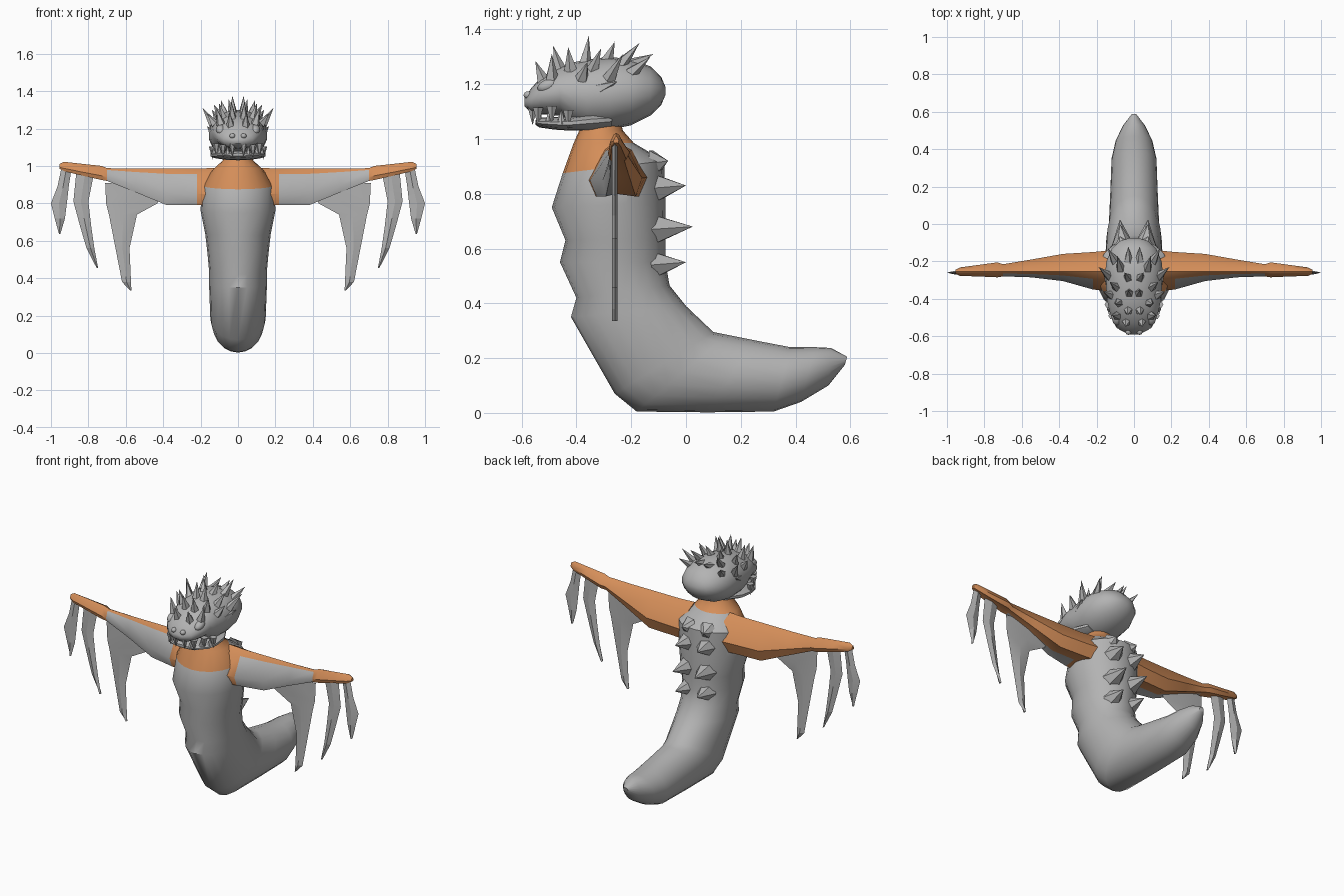
import bpy, bmesh, math
from mathutils import Vector

if "Cube" in bpy.data.objects:
    bpy.data.objects.remove(bpy.data.objects["Cube"])


def material(name, rgb):
    m = bpy.data.materials.new(name)
    m.diffuse_color = (*rgb, 1)
    m.use_nodes = True
    m.node_tree.nodes["Principled BSDF"].inputs["Base Color"].default_value = m.diffuse_color
    return m


GREY = material("grey hide", (0.45, 0.45, 0.45))
ORANGE = material("orange hide", (0.66, 0.27, 0.10))


def finish(name, bm, rule=None, mirror=False, angle=40):
    """Turn a bmesh into a shaded object; rule(centre, face) gives the material slot."""
    bmesh.ops.recalc_face_normals(bm, faces=bm.faces)
    for f in bm.faces:
        if rule:
            f.material_index = rule(f.calc_center_median(), f)
    me = bpy.data.meshes.new(name)
    bm.to_mesh(me)
    bm.free()
    me.materials.append(GREY)
    me.materials.append(ORANGE)
    ob = bpy.data.objects.new(name, me)
    bpy.context.collection.objects.link(ob)
    if mirror:
        ob.modifiers.new("mirror", 'MIRROR').use_mirror_merge = False
    bpy.ops.object.select_all(action='DESELECT')
    ob.select_set(True)
    bpy.context.view_layer.objects.active = ob
    bpy.ops.object.shade_smooth_by_angle(angle=math.radians(angle))
    return ob


def loft(bm, rings, paint=None):
    """Skin a list of equal-length rings and cap both ends."""
    rows = [[bm.verts.new(p) for p in r] for r in rings]
    n = len(rows[0])
    for a, b in zip(rows, rows[1:]):
        for j in range(n):
            k = (j + 1) % n
            f = bm.faces.new((a[j], a[k], b[k], b[j]))
            if paint:
                f.material_index = paint(j, f.calc_center_median())
    for r in (rows[0], rows[-1]):
        f = bm.faces.new(r)
        if paint:
            f.material_index = 1


def oval(a, b, half_width, n=20):
    """Ellipse whose long axis runs from a to b in the side plane."""
    a, b = Vector((0, *a)), Vector((0, *b))
    c, h = (a + b) / 2, (b - a) / 2
    return [c + h * math.cos(t) + Vector((half_width * math.sin(t), 0, 0))
            for t in (2 * math.pi * i / n for i in range(n))]


def spike(bm, base, tip, r, n=5):
    """Pointed thorn from base to tip."""
    base, tip = Vector(base), Vector(tip)
    q = (tip - base).to_track_quat('Z', 'Y')
    ring = [bm.verts.new(base + q @ Vector((r * math.cos(t), r * math.sin(t), 0)))
            for t in (2 * math.pi * i / n for i in range(n))]
    end = bm.verts.new(tip)
    bm.faces.new(ring)
    for i in range(n):
        bm.faces.new((ring[i], ring[(i + 1) % n], end))


# Torso and tail: front/belly point, back point, half width
BODY = [((-.38, 1.07), (-.24, 1.07), .07), ((-.39, 1.03), (-.23, 1.03), .08),
        ((-.41, .985), (-.19, .985), .13), ((-.45, .875), (-.08, .92), .195),
        ((-.49, .75), (-.075, .77), .20), ((-.44, .63), (-.075, .64), .175),
        ((-.46, .55), (-.075, .55), .165), ((-.40, .42), (-.06, .465), .155),
        ((-.42, .35), (0, .39), .155), ((-.26, .07), (.10, .295), .148),
        ((-.18, .005), (.15, .285), .135), ((.08, .002), (.25, .265), .127),
        ((.32, .005), (.38, .24), .12), ((.42, .04), (.47, .24), .098),
        ((.52, .10), (.53, .237), .06), ((.58, .175), (.588, .205), .015)]
bm = bmesh.new()
loft(bm, [oval(*s) for s in BODY])
finish("body", bm, lambda c, f: int(c.z > .99 or (c.z > .88 and c.y < -.25)))

# Paired thorns down the back
bm = bmesh.new()
for z, y, r in ((.92, -.065, .045), (.83, .0, .05), (.68, .025, .05), (.55, .0, .045)):
    spike(bm, (.06, -.12, z - .01), (.075, y, z), r * 1.25, 6)
finish("back_thorns", bm, mirror=True)

# Arms: x, front y, back y, top z, bottom z
ARM = [(.12, -.36, -.14, .99, .79), (.22, -.35, -.15, .985, .79),
       (.38, -.305, -.16, .985, .79), (.55, -.285, -.19, .985, .86),
       (.70, -.28, -.215, .988, .92), (.73, -.285, -.205, 1.0, .925),
       (.84, -.28, -.22, 1.012, .95), (.93, -.278, -.232, 1.022, .972),
       (.955, -.265, -.245, 1.01, .985)]


def arm_ring(x, yf, yb, zt, zb):
    m, h = -.255, zt - zb
    yz = [(m, zt), (m + (yb - m) * .5, zt - .15 * h), (yb, zb + .35 * h),
          (yb - (yb - m) * .25, zb), (m, zb + .05 * h), (yf + (m - yf) * .25, zb),
          (yf, zb + .3 * h), (m + (yf - m) * .4, zt - .14 * h)]
    return [Vector((x, y, z)) for y, z in yz]


bm = bmesh.new()
loft(bm, [arm_ring(*s) for s in ARM],
     lambda j, c: 0 if j in (4, 5, 6) and .2 > abs(c.x - .5) and c.x < .71 or
     (j in (4, 5, 6) and .2 < c.x < .71) else 1)
finish("arms", bm, mirror=True)

# Thin hanging wing fingers: inner x, outer x, z
FINGERS = [[(.40, .71, .91), (.43, .705, .80), (.54, .69, .74), (.58, .655, .56),
            (.572, .62, .38), (.570, .578, .335)],
           [(.77, .865, .96), (.80, .88, .81), (.785, .845, .68), (.768, .81, .56),
            (.748, .756, .455)],
           [(.89, .945, .985), (.905, .965, .89), (.915, 1.0, .80), (.925, .98, .72),
            (.95, .957, .635)]]
bm = bmesh.new()
for fingers in FINGERS:
    loft(bm, [[Vector((a, -.26, z)), Vector(((a + b) / 2, -.27, z)),
               Vector((b, -.26, z)), Vector(((a + b) / 2, -.25, z))]
              for a, b, z in fingers])
finish("wing_fingers", bm, mirror=True, angle=15)

# Skull: y, bottom z, top z, half width
SKULL = [(-.59, 1.12, 1.15, .03), (-.565, 1.095, 1.185, .08), (-.53, 1.09, 1.225, .112),
         (-.46, 1.085, 1.265, .135), (-.41, 1.05, 1.28, .145), (-.36, 1.03, 1.29, .15),
         (-.28, 1.033, 1.30, .158), (-.20, 1.05, 1.29, .15), (-.13, 1.085, 1.265, .12),
         (-.09, 1.125, 1.225, .075), (-.075, 1.16, 1.19, .025)]
bm = bmesh.new()
loft(bm, [oval((y, a), (y, b), w, 18) for y, a, b, w in SKULL])
finish("skull", bm)

# Lower jaw
JAW = [(-.55, 1.052, 1.068, .06), (-.535, 1.042, 1.078, .10), (-.48, 1.034, 1.08, .14),
       (-.42, 1.03, 1.085, .152), (-.34, 1.03, 1.10, .15), (-.27, 1.04, 1.10, .11)]
bm = bmesh.new()
loft(bm, [oval((y, a), (y, b), w, 14) for y, a, b, w in JAW])
finish("jaw", bm)

# Wavy lip folds and teeth around the mouth
bm = bmesh.new()
for x, y, z in ((.03, -.56, 1.105), (.08, -.54, 1.10), (.115, -.49, 1.105),
                (.135, -.43, 1.09)):
    spike(bm, (x, y, z + .015), (x, y, z - .055), .022, 6)
for x, y in ((.055, -.535), (.10, -.50), (.128, -.455)):
    spike(bm, (x, y, 1.055), (x, y, 1.11), .018, 6)
finish("teeth", bm, mirror=True)

# Eyes and nostril bumps
for name, loc, size, tilt in (("eyes", (.092, -.502, 1.195), (.026, .042, .024), .35),
                              ("nostrils", (.03, -.575, 1.16), (.016, .018, .014), 0)):
    bm = bmesh.new()
    bmesh.ops.create_uvsphere(bm, u_segments=14, v_segments=8, radius=1)
    for v in bm.verts:
        x, y, z = v.co.x * size[0], v.co.y * size[1], v.co.z * size[2]
        v.co = Vector(loc) + Vector((x, y * math.cos(tilt) - z * math.sin(tilt),
                                     y * math.sin(tilt) + z * math.cos(tilt)))
    finish(name, bm, mirror=True)

# Crown of swept-back head spikes
bm = bmesh.new()
for base, tip in (((.04, -.52, 1.21), (.045, -.55, 1.285)), ((.09, -.49, 1.22), (.115, -.49, 1.31)),
                  ((.03, -.46, 1.25), (.035, -.485, 1.34)), ((.08, -.42, 1.25), (.10, -.43, 1.335)),
                  ((.025, -.37, 1.27), (.03, -.355, 1.375)), ((.09, -.34, 1.25), (.13, -.31, 1.33)),
                  ((.03, -.29, 1.28), (.05, -.26, 1.355)), ((.12, -.38, 1.22), (.165, -.36, 1.28)),
                  ((.13, -.28, 1.22), (.19, -.23, 1.31)), ((.07, -.24, 1.27), (.09, -.17, 1.35)),
                  ((.10, -.20, 1.24), (.14, -.13, 1.30)), ((.03, -.20, 1.27), (.03, -.12, 1.31)),
                  ((.13, -.32, 1.18), (.165, -.25, 1.21))):
    spike(bm, base, tip, .026)
finish("head_spikes", bm, mirror=True)
